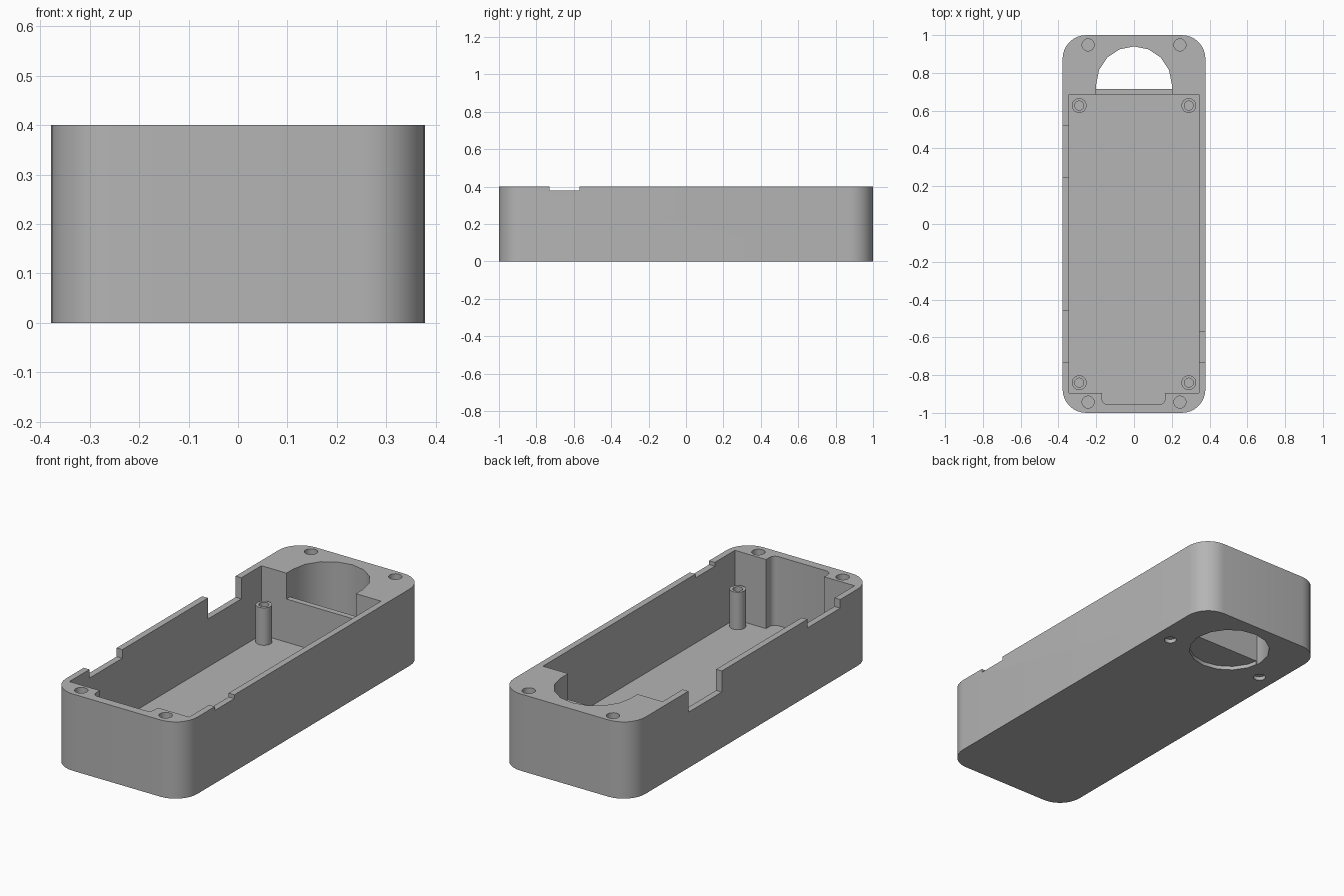
import bpy
import bmesh
from math import cos, sin, pi, radians

if "Cube" in bpy.data.objects:
    bpy.data.objects.remove(bpy.data.objects["Cube"])

GREY = (0.46, 0.46, 0.46, 1)
grey = bpy.data.materials.new("light grey plastic")
grey.use_nodes = True
grey.diffuse_color = GREY
grey.node_tree.nodes["Principled BSDF"].inputs["Base Color"].default_value = GREY


def prism(name, points, z0, z1):
    """Extrude a closed outline from z0 up to z1."""
    bm = bmesh.new()
    low = [bm.verts.new((x, y, z0)) for x, y in points]
    high = [bm.verts.new((x, y, z1)) for x, y in points]
    bm.faces.new(low[::-1])
    bm.faces.new(high)
    for i in range(len(points)):
        j = (i + 1) % len(points)
        bm.faces.new((low[i], low[j], high[j], high[i]))
    bmesh.ops.recalc_face_normals(bm, faces=bm.faces[:])
    mesh = bpy.data.meshes.new(name)
    bm.to_mesh(mesh)
    bm.free()
    mesh.materials.append(grey)
    obj = bpy.data.objects.new(name, mesh)
    bpy.context.collection.objects.link(obj)
    return obj


def arc(cx, cy, r, start, end, n):
    angles = [start + (end - start) * i / n for i in range(n + 1)]
    return [(cx + r * cos(a), cy + r * sin(a)) for a in angles]


def circle(cx, cy, r, n=24):
    return arc(cx, cy, r, 0, 2 * pi, n)[:-1]


def rect(x0, x1, y0, y1):
    return [(x0, y0), (x1, y0), (x1, y1), (x0, y1)]


def rounded(x0, x1, y0, y1, r, n=8):
    centres = [(x1 - r, y1 - r), (x0 + r, y1 - r), (x0 + r, y0 + r), (x1 - r, y0 + r)]
    points = []
    for k, (cx, cy) in enumerate(centres):
        points += arc(cx, cy, r, k * pi / 2, (k + 1) * pi / 2, n)
    return points


def combine(target, tool, operation):
    mod = target.modifiers.new(operation, "BOOLEAN")
    mod.operation = operation
    mod.solver = "EXACT"
    mod.object = tool
    bpy.context.view_layer.objects.active = target
    bpy.ops.object.modifier_apply(modifier=mod.name)
    bpy.data.objects.remove(tool)


def cut(target, points, z0, z1):
    combine(target, prism("cutter", points, z0, z1), "DIFFERENCE")


TOP, FLOOR, OVER = 0.4, 0.04, 0.5
IN_X, IN_FRONT, IN_BACK = 0.345, -0.895, 0.685

# Outer shell with rounded corners, and its main compartment
case = prism("case_body", rounded(-0.378, 0.378, -1, 1, 0.125), 0, TOP)
cut(case, rect(-IN_X, IN_X, IN_FRONT, IN_BACK), FLOOR, OVER)

# Slot with rounded corners in the front wall
cut(case, rounded(-0.17, 0.165, -0.955, -0.8, 0.03, 5), FLOOR, OVER)

# Through opening at the back, with a low wall toward the compartment
HOLE_Y, HOLE_R = 0.74, 0.2
opening = arc(0, HOLE_Y, HOLE_R, 0, pi, 8) + [(-HOLE_R, 0.715), (HOLE_R, 0.715)]
cut(case, opening, -0.1, OVER)
cut(case, rect(-HOLE_R, HOLE_R, 0.6, HOLE_Y), 0.265, OVER)
cut(case, circle(0, HOLE_Y, HOLE_R, 16), -0.1, 0.02)

# Cable notches in the side walls
for x0, x1, y0, y1, depth in ((-0.5, -0.3, 0.245, 0.52, 0.11),
                              (-0.5, -0.3, -0.73, -0.46, 0.045),
                              (0.3, 0.5, -0.73, -0.57, 0.02)):
    cut(case, rect(x0, x1, y0, y1), TOP - depth, OVER)

# Lid screw holes in the rim, and shallow foot holes underneath
for x in (-0.243, 0.243):
    for y in (-0.943, 0.948):
        cut(case, circle(x, y, 0.032), 0.2, OVER)
for x in (-0.29, 0.29):
    cut(case, circle(x, 0.627, 0.03), -0.1, 0.02)

# Hollow mounting posts
for x in (-0.29, 0.29):
    for y in (-0.84, 0.627):
        side = "left" if x > 0 else "right"
        end = "back" if y > 0 else "front"
        post = prism(f"{end}_{side}_post", circle(x, y, 0.039), FLOOR - 0.005, 0.235)
        cut(post, circle(x, y, 0.024), 0.06, OVER)

# Smooth curved walls, keep the edges crisp
for obj in bpy.context.collection.objects:
    if obj == case or obj.name.endswith("_post"):
        bpy.ops.object.select_all(action="DESELECT")
        obj.select_set(True)
        bpy.context.view_layer.objects.active = obj
        bpy.ops.object.shade_smooth_by_angle(angle=radians(30))
